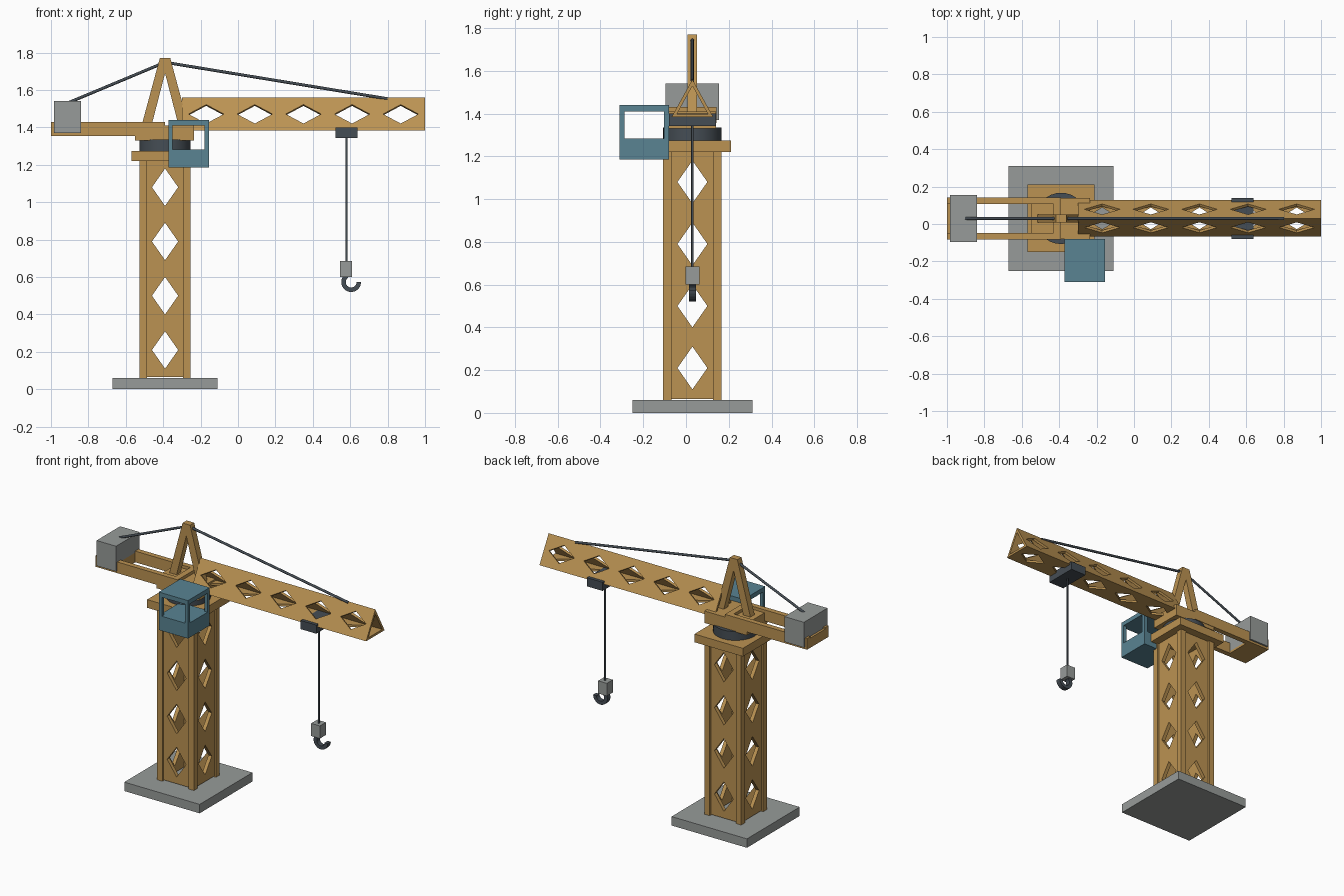
import bpy, bmesh, math
from mathutils import Vector

if "Cube" in bpy.data.objects:
    bpy.data.objects.remove(bpy.data.objects["Cube"])

CX, CY = -0.39, 0.03  # tower axis


def material(name, rgb):
    m = bpy.data.materials.new(name)
    m.diffuse_color = (*rgb, 1)
    m.use_nodes = True
    m.node_tree.nodes["Principled BSDF"].inputs["Base Color"].default_value = m.diffuse_color
    return m


YELLOW = material("ochre_paint", (0.50, 0.29, 0.085))
TEAL = material("teal_paint", (0.10, 0.23, 0.29))
DARK = material("dark_steel", (0.06, 0.075, 0.09))
GREY = material("concrete", (0.31, 0.33, 0.32))


def finish(name, bm, mat):
    me = bpy.data.meshes.new(name)
    bm.to_mesh(me)
    bm.free()
    ob = bpy.data.objects.new(name, me)
    bpy.context.collection.objects.link(ob)
    me.materials.append(mat)
    return ob


def boxes(name, mat, *ranges):
    """One object made of boxes given as (x0, x1, y0, y1, z0, z1)."""
    bm = bmesh.new()
    for x0, x1, y0, y1, z0, z1 in ranges:
        vs = bmesh.ops.create_cube(bm, size=1)["verts"]
        for v in vs:
            v.co = ((x0 + x1) / 2 + v.co.x * (x1 - x0),
                    (y0 + y1) / 2 + v.co.y * (y1 - y0),
                    (z0 + z1) / 2 + v.co.z * (z1 - z0))
    return finish(name, bm, mat)


def extrude_profile(name, mat, pts, half):
    """Extrude an (x, z) outline symmetrically about the y = CY plane."""
    bm = bmesh.new()
    f = bm.faces.new([bm.verts.new((x, CY - half, z)) for x, z in pts])
    ext = bmesh.ops.extrude_face_region(bm, geom=[f])["geom"]
    for v in ext:
        if isinstance(v, bmesh.types.BMVert):
            v.co.y += 2 * half
    bmesh.ops.recalc_face_normals(bm, faces=bm.faces)
    return finish(name, bm, mat)


def rod(name, mat, a, b, r, sides=12):
    a, b = Vector(a), Vector(b)
    bm = bmesh.new()
    bmesh.ops.create_cone(bm, cap_ends=True, segments=sides, radius1=r,
                          radius2=r, depth=(b - a).length)
    q = (b - a).to_track_quat('Z', 'Y')
    for v in bm.verts:
        v.co = q @ v.co + (a + b) / 2
    ob = finish(name, bm, mat)
    bpy.context.view_layer.objects.active = ob
    ob.select_set(True)
    bpy.ops.object.shade_smooth_by_angle(angle=math.radians(40))
    ob.select_set(False)
    return ob


def lattice_tube(name, mat, section, axis, cells, half_u, half_v, thick):
    """Tube of flat walls along `axis`, each cell pierced by a diamond."""
    bm = bmesh.new()
    axis = Vector(axis)
    section = [Vector(p) for p in section]
    mid = sum(section, Vector()) / len(section)
    step, along = axis / cells, axis.normalized()
    for i, p in enumerate(section):
        q = section[(i + 1) % len(section)]
        across = (q - p).normalized()
        for n in range(cells):
            s0, s1 = step * n, step * (n + 1)
            m = (p + q) / 2 + (s0 + s1) / 2
            c = [bm.verts.new(v) for v in (p + s0, p + s1, q + s1, q + s0)]
            d = [bm.verts.new(v) for v in (m - across * half_v, m + along * half_u,
                                           m + across * half_v, m - along * half_u)]
            for k in range(4):
                bm.faces.new((c[k], c[(k + 1) % 4], d[k]))
                bm.faces.new((c[k], d[k], d[k - 1]))
    bmesh.ops.remove_doubles(bm, verts=bm.verts, dist=1e-4)
    bm.normal_update()
    f = bm.faces[0] if hasattr(bm.faces, "ensure_lookup_table") and not bm.faces.ensure_lookup_table() else None
    off = f.calc_center_median() - mid
    off -= along * off.dot(along)
    if f.normal.dot(off) < 0:
        bmesh.ops.reverse_faces(bm, faces=bm.faces)
    ob = finish(name, bm, mat)
    mod = ob.modifiers.new("wall", 'SOLIDIFY')
    mod.thickness, mod.offset, mod.use_even_offset = thick, -1, True
    return ob


def centred(hx, hy, z0, z1):
    return (CX - hx, CX + hx, CY - hy, CY + hy, z0, z1)


# Base slab and tower
boxes("base_slab", GREY, centred(0.28, 0.28, 0, 0.06))
h = 0.125
lattice_tube("tower_panels", YELLOW,
             [(CX + sx * h, CY + sy * h, 0.065) for sx, sy in ((-1, -1), (1, -1), (1, 1), (-1, 1))],
             (0, 0, 1.16), 4, 0.10, 0.07, 0.025)
for i, (sx, sy) in enumerate(((-1, -1), (1, -1), (1, 1), (-1, 1))):
    x, y = CX + sx * 0.117, CY + sy * 0.117
    boxes(f"tower_leg_{i + 1}", YELLOW, (x - 0.02, x + 0.02, y - 0.02, y + 0.02, 0.06, 1.22))
boxes("tower_cap", YELLOW, centred(0.18, 0.18, 1.22, 1.275))

# Slewing ring and platform
rod("slewing_ring", DARK, (CX, CY, 1.275), (CX, CY, 1.335), 0.137, 32)
boxes("slewing_platform", YELLOW, (-0.55, -0.235, CY - 0.11, CY + 0.11, 1.33, 1.41))

# Counter jib: two rails tied by cross beams, with counterweight
boxes("counter_jib", YELLOW,
      (-1.0, -0.39, CY - 0.113, CY - 0.078, 1.355, 1.43),
      (-1.0, -0.39, CY + 0.078, CY + 0.113, 1.355, 1.43),
      (-1.0, -0.84, CY - 0.078, CY + 0.078, 1.355, 1.42),
      (-0.43, -0.39, CY - 0.078, CY + 0.078, 1.355, 1.43))
boxes("counterweight", GREY, (-0.985, -0.84, CY - 0.125, CY + 0.125, 1.37, 1.54))

# Main jib
lattice_tube("main_jib", YELLOW,
             [(-0.30, CY - 0.098, 1.383), (-0.30, CY + 0.098, 1.383), (-0.30, CY, 1.56)],
             (1.30, 0, 0), 5, 0.095, 0.058, 0.015)

# A-frame mast and tie cables
extrude_profile("mast_frame", YELLOW,
                [(-0.518, 1.40), (-0.418, 1.77), (-0.362, 1.77), (-0.262, 1.40),
                 (-0.315, 1.40), (-0.39, 1.69), (-0.465, 1.40)], 0.022)
rod("front_tie", DARK, (CX, CY, 1.748), (0.80, CY, 1.553), 0.008)
rod("rear_tie", DARK, (CX, CY, 1.748), (-0.90, CY, 1.535), 0.008)

# Operator cab: solid lower body, corner posts, roof
x0, x1, y0, y1, p = -0.372, -0.155, -0.31, -0.08, 0.023
boxes("cab", TEAL, (x0, x1, y0, y1, 1.185, 1.283), (x0, x1, y0, y1, 1.41, 1.44),
      *[(x, x + p, y, y + p, 1.283, 1.41) for x in (x0, x1 - p) for y in (y0, y1 - p)])

# Trolley, hoist rope, hook block and hook
boxes("trolley", DARK, (0.522, 0.638, CY - 0.11, CY + 0.11, 1.342, 1.40))
rod("hoist_rope", DARK, (0.58, CY, 1.35), (0.58, CY, 0.67), 0.006)
boxes("hook_block", GREY, (0.545, 0.61, CY - 0.032, CY + 0.032, 0.60, 0.685))
angles = [math.radians(125 + 235 * i / 14) for i in range(15)]
arc = [(0.605 + 0.053 * math.cos(a), 0.573 + 0.053 * math.sin(a)) for a in angles]
arc += [(0.605 + 0.029 * math.cos(a), 0.573 + 0.029 * math.sin(a)) for a in reversed(angles)]
extrude_profile("hook", DARK, arc, 0.016)
